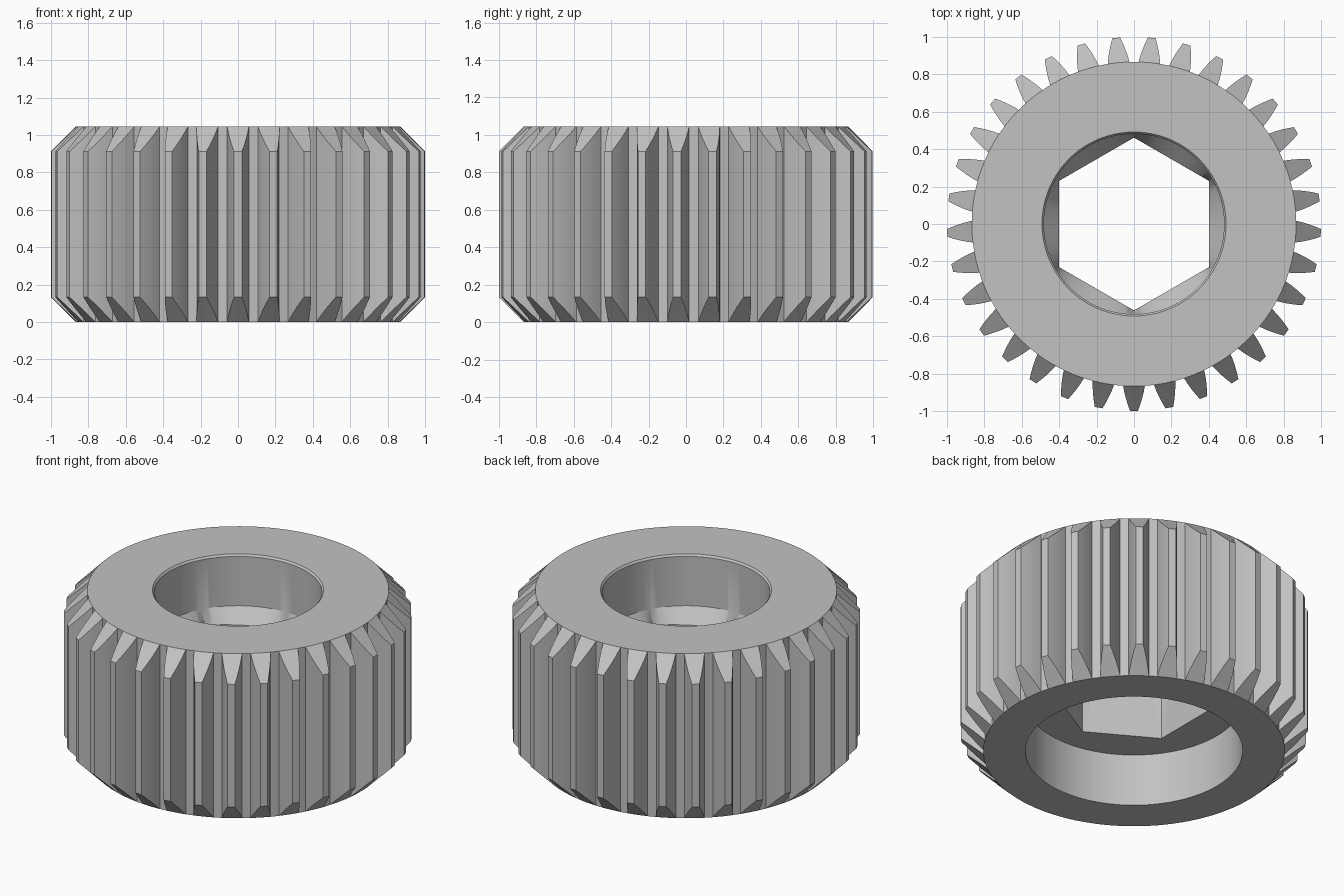
import bpy, bmesh
from math import cos, sin, pi, radians

cube = bpy.data.objects.get("Cube")
if cube:
    bpy.data.objects.remove(cube)

TEETH = 33
HEIGHT = 1.045
ROOT = 0.867
PITCH = 2 * pi / TEETH
# Tooth flank, from root to tip: (radius, half width)
FLANK = [(ROOT, 0.058), (0.9, 0.052), (0.935, 0.043), (0.97, 0.032), (1.0, 0.021)]

bm = bmesh.new()
base = FLANK[0][1] / ROOT
# Four ring points per tooth: right foot, tooth middle, left foot, gap middle
angles = [-pi / 2 + k * PITCH + d
          for k in range(TEETH) for d in (-base, 0, base, PITCH / 2)]
N = len(angles)


def point(r, a, z):
    return bm.verts.new((r * cos(a), r * sin(a), z))


def circle(r):
    return lambda a: r


def hexagon(flat):
    # Corners point along y
    return lambda a: flat / cos((a + pi / 6) % (pi / 3) - pi / 6)


def ring(radius, z):
    return [point(radius(a), a, z) for a in angles]


def bridge(lower, upper):
    for i in range(N):
        j = (i + 1) % N
        bm.faces.new((lower[i], lower[j], upper[j], upper[i]))


# End faces, lower socket, hexagonal hole, flared transition and upper bore
hex_hole = hexagon(0.4)
section = [(circle(ROOT), 0), (circle(0.625), 0), (circle(0.625), 0.333),
           (hex_hole, 0.333), (hex_hole, 0.635), (circle(0.482), 0.72),
           (circle(0.482), HEIGHT - 0.012), (circle(0.492), HEIGHT),
           (circle(ROOT), HEIGHT)]
rings = [ring(r, z) for r, z in section]
for a, b in zip(rings, rings[1:]):
    bridge(a, b)
bottom, top = rings[0], rings[-1]

# Teeth with conical chamfers on both ends
for k in range(TEETH):
    mid = -pi / 2 + k * PITCH
    i = 4 * k
    columns = {}
    for side, foot in ((-1, i), (1, i + 2)):
        low, high = [bottom[foot]], [top[foot]]
        for r, w in FLANK[1:]:
            a = mid + side * w / r
            low.append(point(r, a, r - ROOT))
            high.append(point(r, a, HEIGHT - r + ROOT))
        columns[side] = (low, high)
        for n in range(len(FLANK) - 1):
            bm.faces.new((low[n], low[n + 1], high[n + 1], high[n]))
    (rl, rh), (ll, lh) = columns[-1], columns[1]
    # Chamfer strips
    for r, l, centre in ((rl, ll, bottom[i + 1]), (rh, lh, top[i + 1])):
        bm.faces.new((r[0], centre, l[0], l[1], r[1]))
        for n in range(1, len(FLANK) - 1):
            bm.faces.new((r[n], l[n], l[n + 1], r[n + 1]))
    # Tip land
    bm.faces.new((rl[-1], ll[-1], lh[-1], rh[-1]))
    # Gap floor up to the next tooth
    for p in (i + 2, i + 3):
        q = (p + 1) % N
        bm.faces.new((bottom[p], bottom[q], top[q], top[p]))

bmesh.ops.recalc_face_normals(bm, faces=bm.faces[:])
mesh = bpy.data.meshes.new("gear_wheel")
bm.to_mesh(mesh)
bm.free()
gear = bpy.data.objects.new("gear_wheel", mesh)
bpy.context.collection.objects.link(gear)

# Plain grey
grey = bpy.data.materials.new("plain_grey")
grey.use_nodes = True
colour = (0.54, 0.54, 0.54, 1)
grey.diffuse_color = colour
grey.node_tree.nodes["Principled BSDF"].inputs["Base Color"].default_value = colour
mesh.materials.append(grey)

bpy.ops.object.select_all(action="DESELECT")
gear.select_set(True)
bpy.context.view_layer.objects.active = gear
bpy.ops.object.shade_smooth_by_angle(angle=radians(25))
